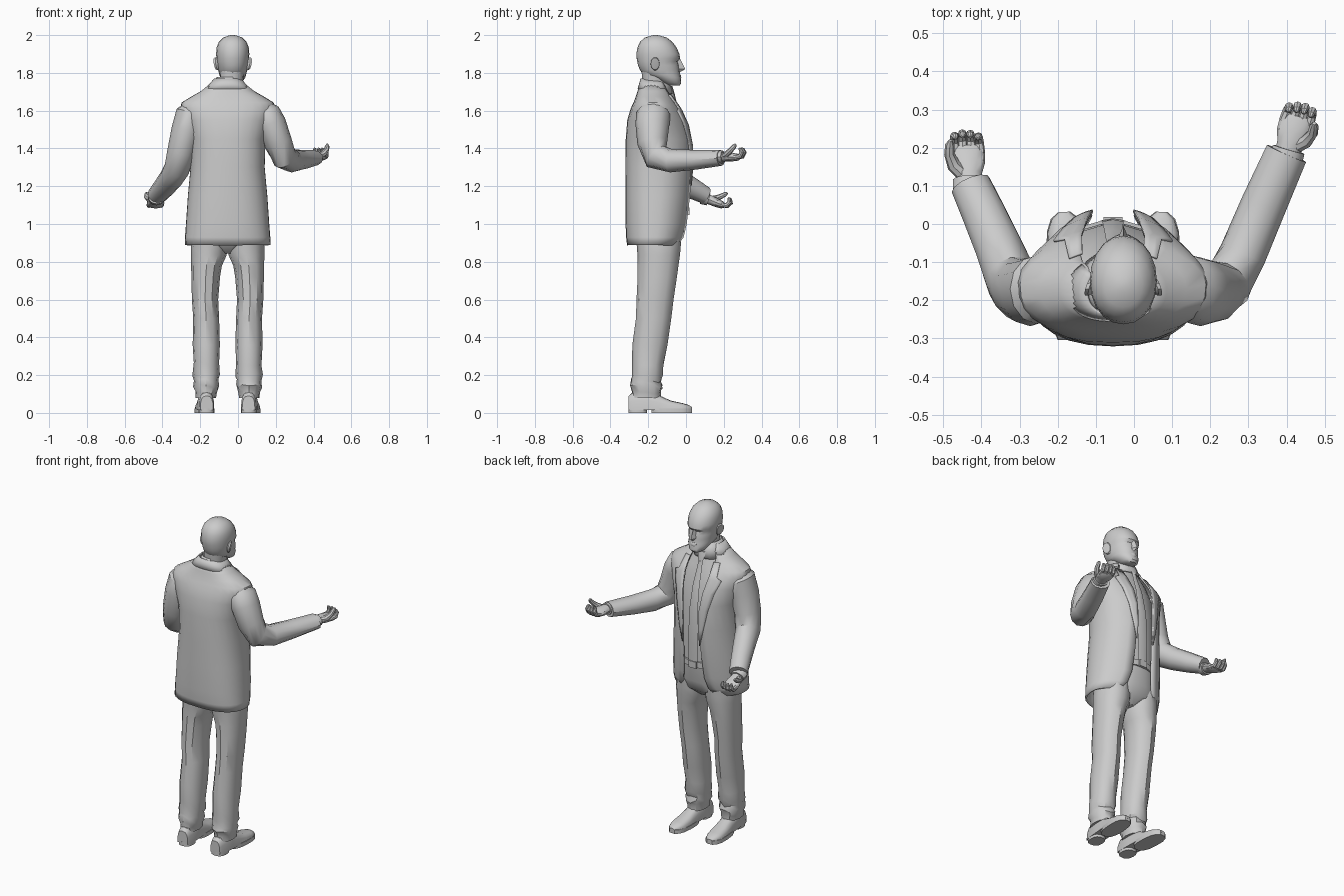
import bpy, bmesh, math, random
from mathutils import Vector

CX = -0.055  # body centre line
FE = 2.0     # roundness of the jacket front
random.seed(4)


def build(name, rings, closed=True, caps=True, thick=0):
    """Skin a list of equal-length point rings."""
    bm = bmesh.new()
    vs = [[bm.verts.new(p) for p in r] for r in rings]
    n = len(rings[0])
    for a, b in zip(vs, vs[1:]):
        for i in range(n if closed else n - 1):
            j = (i + 1) % n
            bm.faces.new((a[i], a[j], b[j], b[i]))
    if closed and caps:
        bm.faces.new(vs[0])
        bm.faces.new(vs[-1])
    bmesh.ops.recalc_face_normals(bm, faces=bm.faces[:])
    me = bpy.data.meshes.new(name)
    bm.to_mesh(me)
    bm.free()
    ob = bpy.data.objects.new(name, me)
    bpy.context.collection.objects.link(ob)
    if thick:
        m = ob.modifiers.new("thickness", 'SOLIDIFY')
        m.thickness, m.offset = thick, 0
    return ob


def sp(v, e):
    return math.copysign(abs(v) ** (2 / e), v)


def ring(z, w, yb, yf, cx=CX, e=2.3, n=18):
    """Horizontal rounded section."""
    return [(cx + w * sp(math.cos(t), e), (yb + yf) / 2 + (yf - yb) / 2 * sp(math.sin(t), e), z)
            for t in (2 * math.pi * i / n for i in range(n))]


def open_ring(z, w, yb, yf, g, n=25):
    """Section left open at the chest by half gap g; squarer at the back."""
    a = math.acos((g / w) ** (FE / 2))
    pts = []
    for i in range(n):
        t = a - (math.pi + 2 * a) * i / (n - 1)
        e = FE if math.sin(t) > 0 else 2.5
        pts.append((CX + w * sp(math.cos(t), e), (yb + yf) / 2 + (yf - yb) / 2 * sp(math.sin(t), e), z))
    return pts


def tube(name, pts, n=12):
    """Tube through (x, y, z, half width, half height)."""
    P = [Vector(p[:3]) for p in pts]
    rings = []
    for i, p in enumerate(pts):
        d = (P[min(i + 1, len(P) - 1)] - P[max(i - 1, 0)]).normalized()
        a = (Vector((1, 0, 0)) - d * d.x).normalized()
        b = d.cross(a)
        rings.append([P[i] + a * p[3] * math.cos(t) + b * p[4] * math.sin(t)
                      for t in (2 * math.pi * k / n for k in range(n))])
    return build(name, rings)


def lerp_table(tab, z):
    for p, q in zip(tab, tab[1:]):
        if p[0] <= z <= q[0]:
            f = (z - p[0]) / (q[0] - p[0])
            return [u + (v - u) * f for u, v in zip(p, q)]
    return list(tab[-1])


# Jacket: z, half width, back, front, half gap
JACKET = [(.888, .222, -.307, -.025, .12), (.93, .221, -.312, -.005, .088), (1.0, .216, -.315, .008, .07),
          (1.15, .206, -.316, .024, .06), (1.3, .192, -.315, .034, .056), (1.45, .196, -.314, .032, .06),
          (1.55, .225, -.306, .005, .075), (1.61, .247, -.288, -.03, .085), (1.64, .24, -.274, -.052, .088),
          (1.67, .19, -.262, -.07, .085), (1.7, .138, -.252, -.085, .08), (1.755, .07, -.236, -.108, .05)]
build("jacket", [open_ring(*r) for r in JACKET], closed=False, thick=.01)
build("jacket_collar", [open_ring(1.715, .118, -.252, -.085, .08), open_ring(1.74, .092, -.245, -.095, .068),
                        open_ring(1.768, .068, -.237, -.105, .055)], closed=False, thick=.008)

# Lapels lie just proud of the jacket edge
for side, label in ((1, "right"), (-1, "left")):
    rows = []
    for z, wid in ((1.2, .004), (1.3, .028), (1.42, .048), (1.52, .062), (1.595, .076), (1.61, .045), (1.68, .035)):
        _, w, yb, yf, g = lerp_table(JACKET, z)
        row = []
        for k in range(4):
            x = g - .003 + wid * k / 3
            y = (yb + yf) / 2 + (yf - yb) / 2 * (1 - (x / w) ** FE) ** (1 / FE)
            row.append((CX + side * x, y + .008, z + .003))
        rows.append(row)
    build("lapel_" + label, rows, closed=False, thick=.006)

# Shirt, tie, belt
SHIRT = [(1.05, .165, -.27, .0), (1.2, .165, -.28, .002), (1.4, .165, -.29, -.002), (1.55, .17, -.28, -.03),
         (1.64, .14, -.25, -.062), (1.71, .08, -.235, -.088), (1.75, .062, -.228, -.1)]
build("shirt", [ring(*r, CX, 2.1) for r in SHIRT])
build("shirt_collar", [ring(1.69, .085, -.234, -.074), ring(1.735, .074, -.232, -.084),
                       ring(1.778, .064, -.232, -.1, -.045)], caps=False, thick=.006)
build("tie", [[(CX + s * w, y + o, z) for s, o in ((-1, 0), (0, .006), (1, 0), (0, -.012))]
              for z, w, y in ((1.07, .03, .008), (1.2, .034, .009), (1.4, .028, .006), (1.55, .022, -.022),
                              (1.64, .016, -.054), (1.68, .014, -.064), (1.69, .02, -.066), (1.73, .026, -.078))])
build("belt", [ring(z, .172, -.278, .01, CX, 2.1) for z in (1.05, 1.085)])
build("belt_buckle", [[(CX + a * .025, y, 1.067 + b * .02) for a, b in ((-1, -1), (1, -1), (1, 1), (-1, 1))]
                      for y in (.003, .018)])

# Trousers: seat plus mirrored legs
build("trouser_seat", [ring(1.07, .168, -.27, .003, CX, 2.1), ring(.95, .185, -.275, -.012),
                       ring(.89, .165, -.255, -.03), ring(.845, .03, -.2, -.08)])
LEG = [(.98, -.235, -.056, -.27, -.02), (.88, -.25, -.056, -.26, -.028), (.835, -.25, -.06, -.257, -.032),
       (.78, -.248, -.085, -.256, -.04), (.72, -.247, -.095, -.256, -.048),
       (.6, -.244, -.105, -.262, -.066), (.5, -.237, -.1, -.265, -.078), (.36, -.24, -.096, -.284, -.098),
       (.26, -.234, -.1, -.286, -.12), (.2, -.242, -.096, -.286, -.122), (.17, -.233, -.104, -.29, -.133),
       (.14, -.238, -.1, -.296, -.124), (.11, -.226, -.112, -.282, -.133), (.08, -.224, -.116, -.288, -.132)]


def shoe_pt(side, x, y, z):
    a = math.radians(3)
    y += .22
    return (CX + side * (.115 + x * math.cos(a) + y * math.sin(a)), -.22 + y * math.cos(a) - x * math.sin(a), z)


for side, label in ((1, "right"), (-1, "left")):
    rings = []
    for z, x0, x1, yb, yf in LEG:
        r = ring(z, (x1 - x0) / 2, yb, yf, CX + side * (CX - (x0 + x1) / 2), 2.1, 12)
        j = .012 if .1 < z < .3 else 0  # cloth folds gather above the shoe
        rings.append([(x, y, h + random.uniform(-j, j)) for x, y, h in r])
    build("trouser_leg_" + label, rings)
    # Shoe upper lofted heel to toe, with heel block and sole
    up = []
    for y, w, h in ((-.303, .034, .09), (-.285, .041, .108), (-.2, .045, .115), (-.14, .046, .092),
                    (-.08, .05, .065), (-.02, .048, .052), (.015, .034, .042), (.032, .014, .03)):
        up.append([shoe_pt(side, w * sp(math.cos(t), 2.8), y, .016 + (h - .016) * max(0, math.sin(t)) ** .7)
                   for t in (math.pi * i / 8 for i in range(9))])
    build("shoe_" + label, up)
    for nm, yb, yf, w in (("shoe_heel_", -.305, -.205, .042), ("shoe_sole_", -.185, .034, .052)):
        build(nm + label, [[shoe_pt(side, p[0], p[1], z) for p in ring(0, w, yb, yf, 0, 2.6, 14)]
                           for z in (0, .024)])

# Sleeves
tube("sleeve_right", [(.125, -.17, 1.62, .05, .06), (.15, -.172, 1.585, .074, .09), (.175, -.178, 1.53, .08, .09),
                      (.212, -.178, 1.43, .075, .08), (.245, -.155, 1.355, .068, .074), (.285, -.08, 1.335, .062, .062),
                      (.34, .05, 1.34, .06, .052), (.4, .185, 1.35, .056, .042)])
tube("sleeve_left", [(-.23, -.17, 1.62, .05, .06), (-.255, -.172, 1.585, .074, .09), (-.272, -.178, 1.5, .08, .09),
                     (-.3, -.172, 1.38, .075, .08), (-.322, -.145, 1.295, .069, .074), (-.355, -.06, 1.24, .063, .064),
                     (-.395, .03, 1.19, .058, .056), (-.428, .102, 1.152, .054, .046)])


# Hands, palms up, thumbs outward
def hand(label, k, wrist, F):
    F = Vector(F).normalized()
    S = (Vector((1, 0, 0)) - F * F.x).normalized()
    U = S.cross(F)
    W = Vector(wrist)

    def path(name, pts, n=8):
        return tube(name + label, [tuple(W + S * s * k + F * f + U * u) + (a, b) for s, f, u, a, b in pts], n)

    path("shirt_cuff_", [(0, -.03, 0, .045, .036), (0, .006, 0, .043, .033)], 12)
    path("palm_", [(0, -.02, 0, .032, .026), (0, .02, 0, .035, .025), (0, .05, -.003, .045, .024),
                   (0, .085, -.006, .046, .019), (0, .098, -.004, .038, .012)], 12)
    for i in range(4):
        s = .034 - .0225 * i
        ln = (.95, 1.08, 1.02, .82)[i]
        path("finger_%d_" % (i + 1), [(s, .075, -.006, .013, .013), (s * .96, .08 + .03 * ln, -.002, .0125, .013),
                                      (s * .92, .08 + .042 * ln, .019, .0115, .012),
                                      (s * .88, .08 + .034 * ln, .036, .009, .009),
                                      (s * .86, .08 + .026 * ln, .041, .004, .004)])
    path("thumb_", [(.014, .015, .004, .018, .016), (.038, .04, .014, .018, .017), (.048, .066, .034, .014, .014),
                    (.046, .086, .054, .012, .012), (.044, .094, .064, .005, .005)])


hand("right", 1, (.404, .19, 1.355), (.28, .95, .05))
hand("left", -1, (-.432, .113, 1.132), (-.06, .94, -.3))

# Neck and head
HX = -.028
build("neck", [ring(1.68, .066, -.225, -.1, -.045), ring(1.76, .062, -.232, -.105, -.035),
               ring(1.83, .064, -.238, -.09, HX)])
HEAD = [(1.733, .026, -.085, -.034), (1.745, .046, -.125, -.026), (1.775, .066, -.18, -.028), (1.79, .071, -.225, -.032),
        (1.815, .077, -.244, -.034), (1.84, .081, -.254, -.038), (1.86, .084, -.258, -.044),
        (1.876, .086, -.261, -.031), (1.9, .088, -.263, -.035), (1.935, .085, -.257, -.05), (1.965, .073, -.243, -.073),
        (1.987, .05, -.218, -.102), (1.998, .02, -.18, -.14), (2.0, .006, -.166, -.154)]
build("head", [ring(z, w, yb, yf, HX, 2.1, 20) for z, w, yb, yf in HEAD])
build("nose", [[(HX + s * w, y if s == 0 else -.055, z) for s in (-1, 0, 1)]
               for z, w, y in ((1.876, .01, -.031), (1.84, .016, -.014), (1.82, .021, -.004), (1.805, .017, -.03))])
build("lips", [ring(z, .022, -.06, y, HX, 2, 10) for z, y in ((1.77, -.028), (1.777, -.024), (1.785, -.025), (1.793, -.031))])
for side, label in ((1, "right"), (-1, "left")):
    build("ear_" + label, [[(HX + side * (x - .25 * (r * math.cos(t)) - .18 * r * (1 - math.sin(t))),
                             -.158 + r * .72 * math.cos(t) - o, 1.848 + r * math.sin(t))
                            for t in (2 * math.pi * i / 10 for i in range(10))]
                           for x, r, o in ((.07, .026, 0), (.088, .036, .004), (.098, .032, .006), (.096, .02, .004))])

# Smooth shading with crisp creases
for ob in bpy.context.collection.objects:
    ob.select_set(True)
    bpy.context.view_layer.objects.active = ob
bpy.ops.object.shade_smooth_by_angle(angle=math.radians(35))
